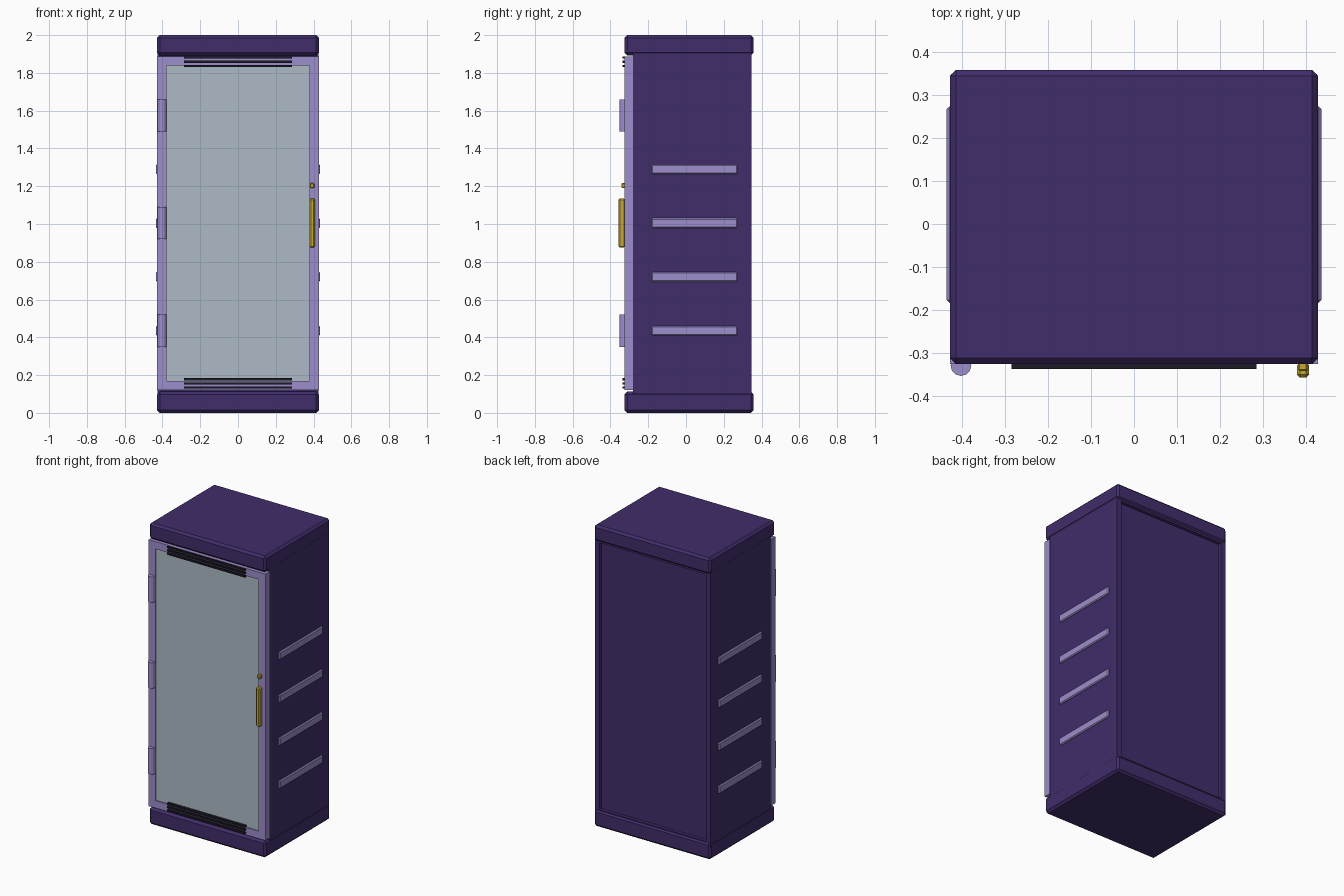
import bpy, bmesh
from mathutils import Vector

default = bpy.data.objects.get("Cube")
if default:
    bpy.data.objects.remove(default, do_unlink=True)


def material(name, srgb):
    lin = [c / 12.92 if c <= 0.04045 else ((c + 0.055) / 1.055) ** 2.4 for c in srgb]
    m = bpy.data.materials.new(name)
    m.use_nodes = True
    m.diffuse_color = (*lin, 1)
    m.node_tree.nodes["Principled BSDF"].inputs["Base Color"].default_value = (*lin, 1)
    return m


purple = material("dark purple", (0.255, 0.176, 0.42))
lavender = material("lavender", (0.615, 0.553, 0.795))
glass = material("pale blue grey glass", (0.68, 0.73, 0.78))
black = material("vent black", (0.11, 0.10, 0.14))
gold = material("gold", (0.78, 0.66, 0.2))


def finish(name, bm, mats):
    mesh = bpy.data.meshes.new(name)
    bm.to_mesh(mesh)
    bm.free()
    for m in mats:
        mesh.materials.append(m)
    ob = bpy.data.objects.new(name, mesh)
    bpy.context.collection.objects.link(ob)
    return ob


def box(name, lo, hi, mats, bevel=0, recess=None):
    """Box between two corners; recess = (normal, rim, depth, material index)."""
    lo, hi = Vector(lo), Vector(hi)
    bm = bmesh.new()
    bmesh.ops.create_cube(bm, size=1)
    bmesh.ops.scale(bm, vec=hi - lo, verts=bm.verts)
    bmesh.ops.translate(bm, vec=(lo + hi) / 2, verts=bm.verts)
    if recess:
        normal, rim, depth, index = Vector(recess[0]), *recess[1:]
        bm.normal_update()
        face = next(f for f in bm.faces if f.normal.dot(normal) > 0.9)
        bmesh.ops.inset_region(bm, faces=[face], thickness=rim)
        # step straight back to leave a sharp recess wall
        bmesh.ops.inset_region(bm, faces=[face], thickness=0.0005)
        bmesh.ops.translate(bm, vec=-normal * depth, verts=face.verts)
        face.material_index = index
    ob = finish(name, bm, mats)
    if bevel:
        mod = ob.modifiers.new("chamfer", "BEVEL")
        mod.width = bevel
        mod.segments = 1
    return ob


W = 0.428
BACK, FRONT = 0.358, -0.325

# Plinth and cap
box("base_plinth", (-W, FRONT, 0), (W, BACK, 0.112), [purple], 0.014)
box("top_cap", (-W, FRONT, 1.893), (W, BACK, 2), [purple], 0.014)

# Cabinet with recessed back panel
box("cabinet_body", (-0.425, -0.28, 0.08), (0.425, 0.348, 1.92), [purple],
    recess=((0, 1, 0), 0.05, 0.02, 0))

# Door with recessed glass pane
box("glass_door", (-W, FRONT, 0.12), (W, -0.28, 1.888), [lavender, glass],
    recess=((0, -1, 0), 0.069, 0.008, 1))

# Vent slats above and below the glass
for place, z0 in (("lower", 0.134), ("upper", 1.837)):
    for i in range(3):
        z = z0 + i * 0.022
        box(f"{place}_vent_slat_{i + 1}", (-0.285, -0.337, z - 0.006),
            (0.285, -0.32, z + 0.006), [black])

# Side rails
for side, s in (("left", 1), ("right", -1)):
    for i in range(4):
        z = 0.435 + i * 0.285
        xs = sorted((s * 0.41, s * 0.435))
        box(f"{side}_side_rail_{i + 1}", (xs[0], -0.183, z - 0.026),
            (xs[1], 0.273, z + 0.026), [lavender], 0.006)

# Hinge barrels
for i, z in enumerate((0.435, 1.005, 1.575)):
    bm = bmesh.new()
    bmesh.ops.create_cone(bm, cap_ends=True, segments=12, radius1=0.024,
                          radius2=0.024, depth=0.17)
    bmesh.ops.translate(bm, vec=(-0.402, -0.329, z), verts=bm.verts)
    finish(f"hinge_{i + 1}", bm, [lavender])

# Handle and lock
box("door_handle", (0.379, -0.357, 0.875), (0.407, -0.322, 1.135), [gold], 0.007)
box("door_lock", (0.381, -0.342, 1.19), (0.404, -0.32, 1.216), [gold], 0.004)
